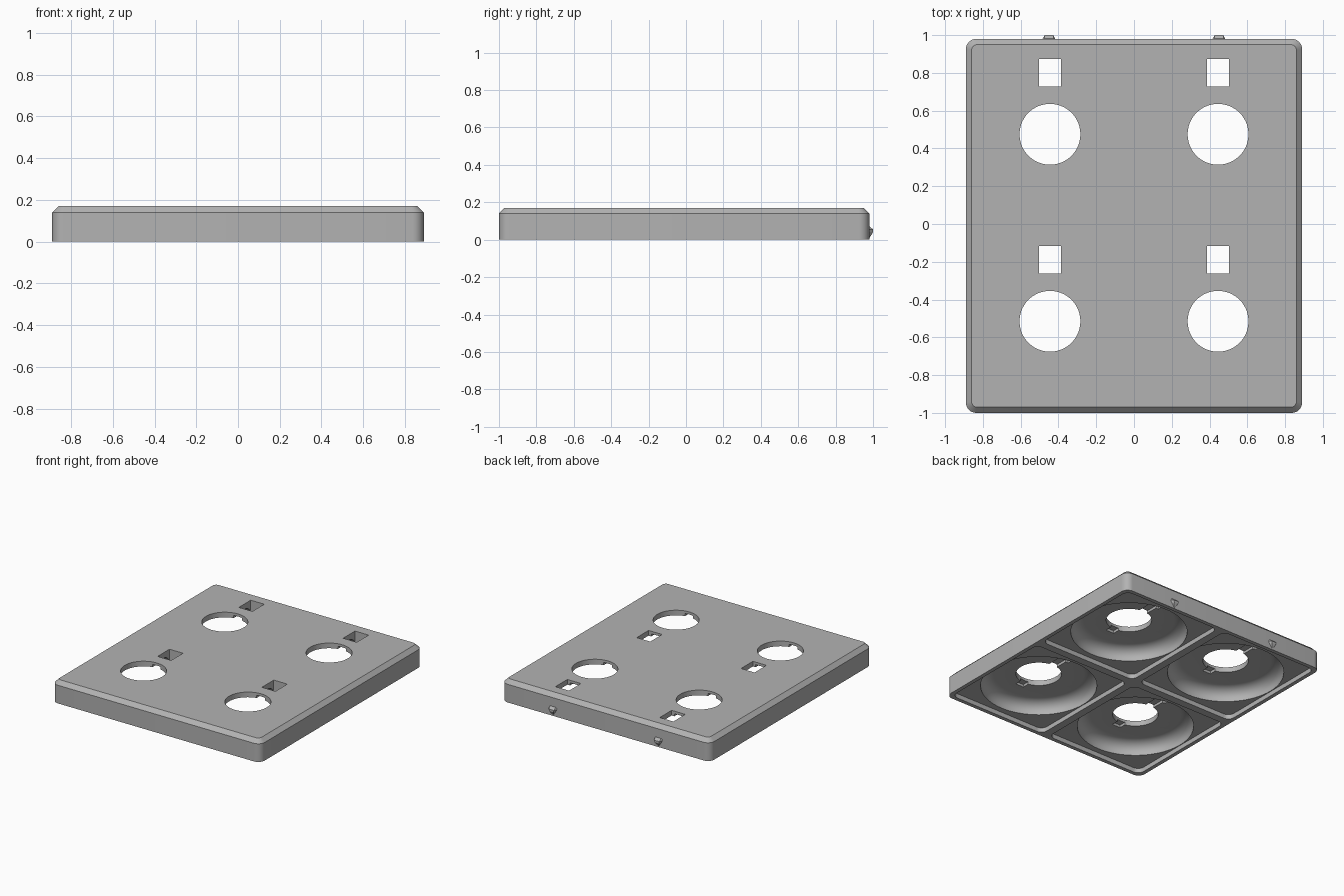
import bpy, bmesh, math

if "Cube" in bpy.data.objects:
    bpy.data.objects.remove(bpy.data.objects["Cube"])

grey = bpy.data.materials.new("plain grey")
grey.diffuse_color = (0.45, 0.45, 0.45, 1)
grey.use_nodes = True
grey.node_tree.nodes["Principled BSDF"].inputs["Base Color"].default_value = grey.diffuse_color


def rounded_rect(hx, hy, r, n=8):
    """Outline of a rectangle with rounded corners, counter-clockwise."""
    pts = []
    for i, (sx, sy) in enumerate(((1, 1), (-1, 1), (-1, -1), (1, -1))):
        for k in range(n + 1):
            a = math.pi / 2 * (i + k / n)
            pts.append((sx * (hx - r) + r * math.cos(a), sy * (hy - r) + r * math.sin(a)))
    return pts


def circle(r, n=72):
    return [(r * math.cos(2 * math.pi * i / n), r * math.sin(2 * math.pi * i / n)) for i in range(n)]


def loft(name, sections, cx=0, cy=0):
    """Closed solid through a list of (outline, z) sections."""
    bm = bmesh.new()
    rings = [[bm.verts.new((cx + x, cy + y, z)) for x, y in pts] for pts, z in sections]
    for a, b in zip(rings, rings[1:]):
        for i in range(len(a)):
            j = (i + 1) % len(a)
            bm.faces.new((a[i], a[j], b[j], b[i]))
    bm.faces.new(rings[0][::-1])
    bm.faces.new(rings[-1])
    bmesh.ops.recalc_face_normals(bm, faces=bm.faces)
    me = bpy.data.meshes.new(name)
    bm.to_mesh(me)
    bm.free()
    me.materials.append(grey)
    ob = bpy.data.objects.new(name, me)
    bpy.context.collection.objects.link(ob)
    return ob


def box(name, hx, y0, y1, z0, z1, cx):
    pts = [(-hx, y0), (hx, y0), (hx, y1), (-hx, y1)]
    return loft(name, [(pts, z0), (pts, z1)], cx, 0)


def cut(target, cutter):
    cutter.hide_render = True
    mod = target.modifiers.new("cut", 'BOOLEAN')
    mod.operation = 'DIFFERENCE'
    mod.solver = 'EXACT'
    mod.object = cutter
    bpy.context.view_layer.objects.active = target
    bpy.ops.object.modifier_apply(modifier=mod.name)
    bpy.data.objects.remove(cutter)


# Plate with rounded corners and a chamfered top edge
plate = loft("plate", [(rounded_rect(0.89, 0.99, 0.055), 0),
                       (rounded_rect(0.89, 0.99, 0.055), 0.14),
                       (rounded_rect(0.86, 0.96, 0.03), 0.17)], 0, -0.01)

FLOOR, ROOF = 0.035, 0.13
for cx in (-0.445, 0.445):
    for cell_y in (0.485, -0.505):
        cy = cell_y - 0.01
        # Shallow pocket under each cell
        pocket = rounded_rect(0.415, 0.465, 0.05)
        cut(plate, loft("pocket_cutter", [(pocket, -0.05), (pocket, FLOOR)], cx, cell_y))
        # Round recess with a filleted roof
        profile = [(circle(0.41), 0.01), (circle(0.41), 0.05)]
        for k in range(1, 9):
            a = math.pi / 2 * k / 8
            profile.append((circle(0.32 + 0.09 * math.cos(a)), 0.05 + (ROOF - 0.05) * math.sin(a)))
        cut(plate, loft("recess_cutter", profile, cx, cy))
        # Grooves in the roof beside the round hole
        cut(plate, box("groove_cutter", 0.035, cy - 0.21, cy + 0.28, 0.1, 0.15, cx))
        # Round hole and square hole through the top
        cut(plate, loft("hole_cutter", [(circle(0.161), -0.1), (circle(0.161), 0.3)], cx, cy))
        cut(plate, box("window_cutter", 0.058, cy + 0.253, cy + 0.398, -0.1, 0.3, cx))

# Small wedge catches on the back edge
for side, cx in (("left", -0.45), ("right", 0.45)):
    def wedge(h, y):
        return [(-h, 0.97), (h, 0.97), (h * 0.6, y), (-h * 0.6, y)]
    loft("catch_" + side, [(wedge(0.008, 0.981), 0.01), (wedge(0.03, 1.0), 0.04),
                           (wedge(0.038, 1.0), 0.055), (wedge(0.04, 0.981), 0.072)], cx, 0)

# Smooth the rounded walls, keep the edges crisp
bpy.ops.object.select_all(action='DESELECT')
plate.select_set(True)
bpy.context.view_layer.objects.active = plate
bpy.ops.object.shade_smooth_by_angle(angle=math.radians(25))
